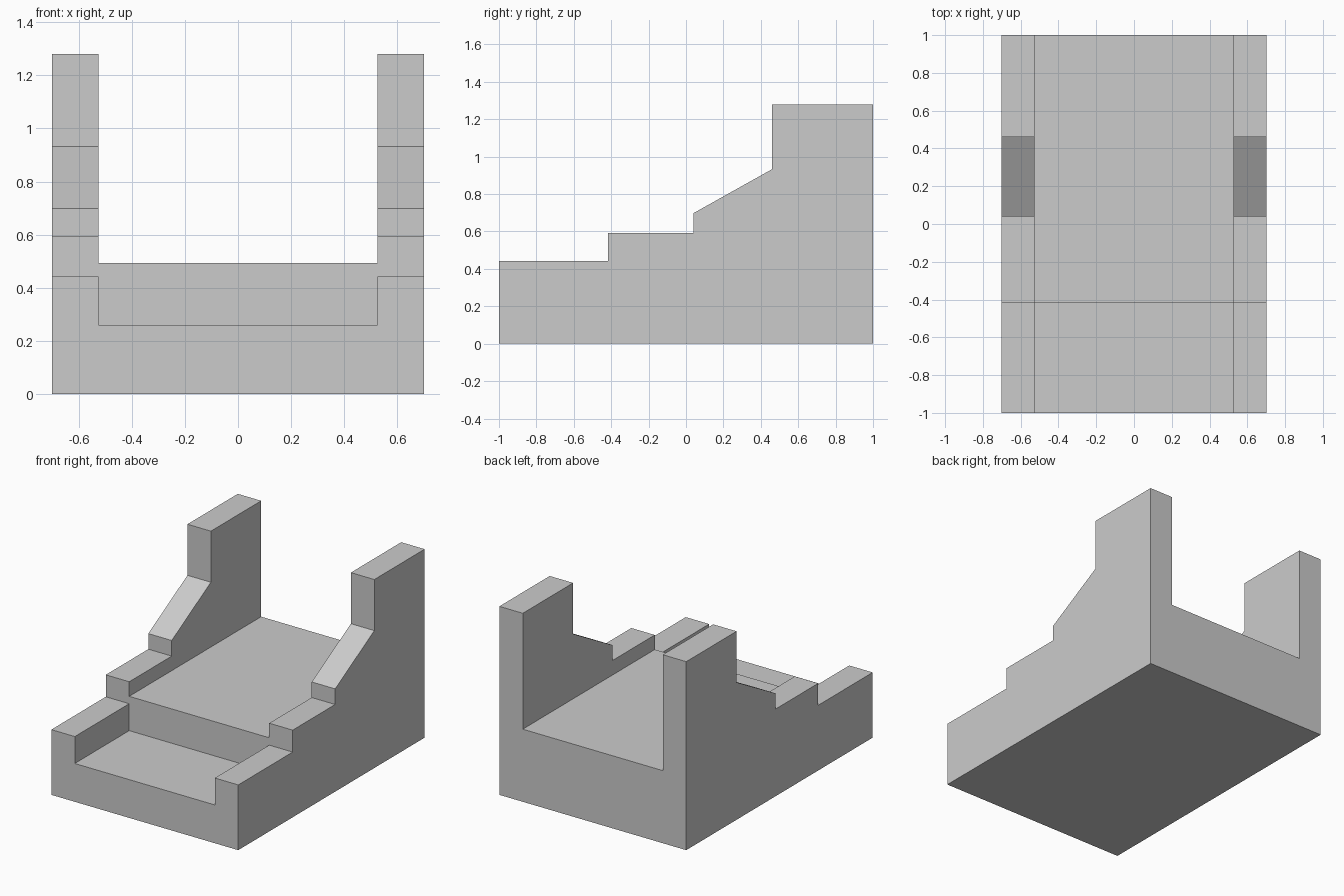
import bpy
import bmesh

if "Cube" in bpy.data.objects:
    bpy.data.objects.remove(bpy.data.objects["Cube"])


def extrude_profile(name, profile, half_width):
    """Extrude a closed (y, z) profile along x, centred on x = 0."""
    bm = bmesh.new()
    face = bm.faces.new([bm.verts.new((-half_width, y, z)) for y, z in profile])
    result = bmesh.ops.extrude_face_region(bm, geom=[face])
    verts = [v for v in result["geom"] if isinstance(v, bmesh.types.BMVert)]
    bmesh.ops.translate(bm, verts=verts, vec=(2 * half_width, 0, 0))
    bmesh.ops.recalc_face_normals(bm, faces=bm.faces)
    mesh = bpy.data.meshes.new(name)
    bm.to_mesh(mesh)
    bm.free()
    obj = bpy.data.objects.new(name, mesh)
    bpy.context.collection.objects.link(obj)
    return obj


STEP_Y = -0.416

# Solid block with the stepped side-wall outline
block = extrude_profile("stepped_channel_block", [
    (-1, 0), (1, 0), (1, 1.28), (0.46, 1.28), (0.46, 0.933),
    (0.04, 0.698), (0.04, 0.592), (STEP_Y, 0.592), (STEP_Y, 0.443), (-1, 0.443),
], 0.702)

# Two-level channel between the walls
cutter = extrude_profile("channel_cutter", [
    (-1.2, 0.26), (STEP_Y, 0.26), (STEP_Y, 0.493),
    (1.2, 0.493), (1.2, 1.5), (-1.2, 1.5),
], 0.526)

cut = block.modifiers.new("cut_channel", 'BOOLEAN')
cut.operation = 'DIFFERENCE'
cut.solver = 'EXACT'
cut.object = cutter

# Apply the cut and remove the helper
bpy.context.view_layer.objects.active = block
block.select_set(True)
bpy.ops.object.modifier_apply(modifier=cut.name)
bpy.data.objects.remove(cutter)
